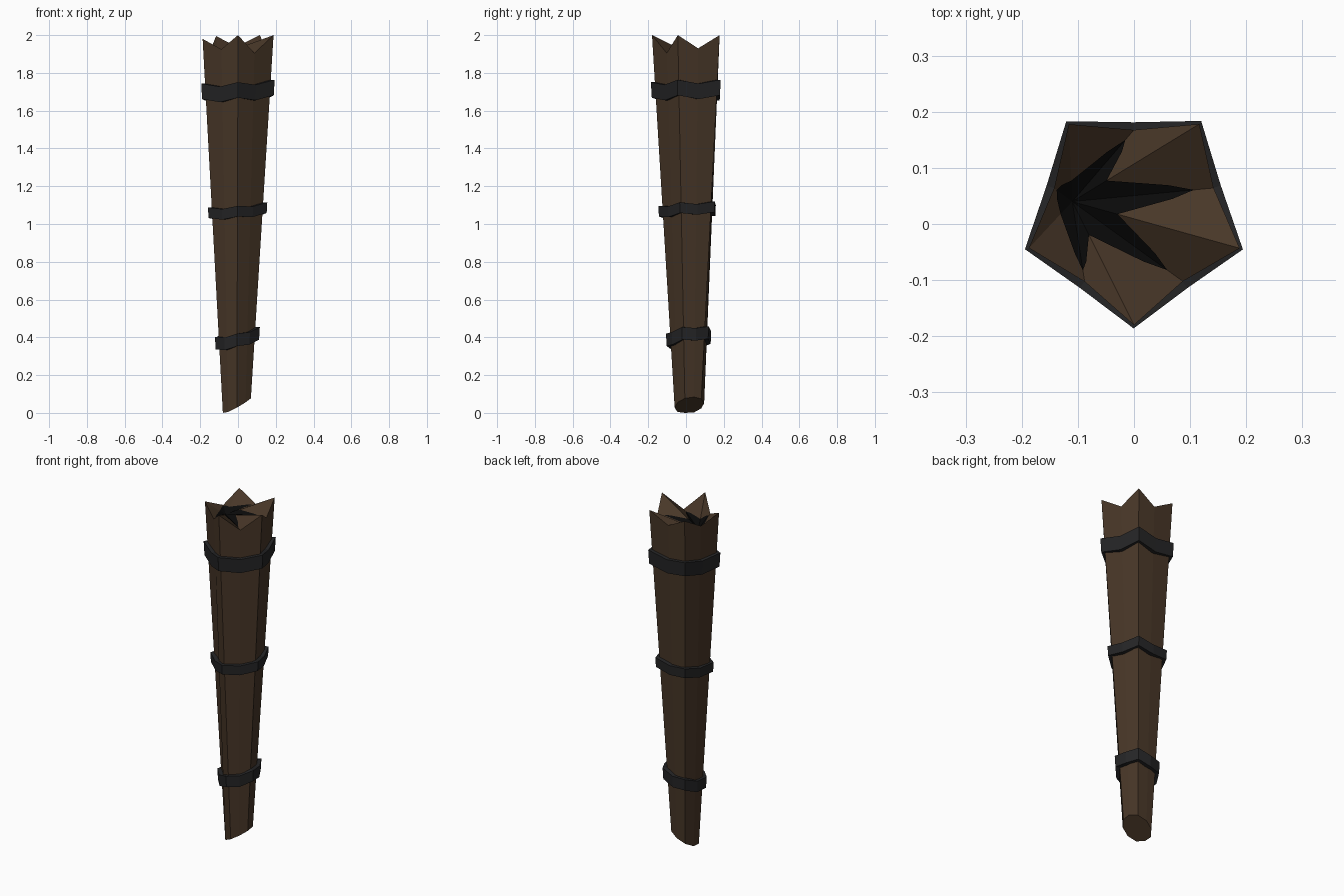
import bpy, math
from mathutils import Vector

if "Cube" in bpy.data.objects:
    bpy.data.objects.remove(bpy.data.objects["Cube"])

N = 10  # five ridges with five hollows between them
RIM_Z = [2.0, 1.905, 2.0, 1.93, 2.0, 1.935, 1.995, 1.93, 1.98, 1.925]


def material(name, rgb):
    m = bpy.data.materials.new(name)
    m.diffuse_color = (*rgb, 1)
    m.use_nodes = True
    m.node_tree.nodes["Principled BSDF"].inputs["Base Color"].default_value = m.diffuse_color
    return m


def build(name, verts, faces, mat):
    me = bpy.data.meshes.new(name)
    me.from_pydata([tuple(v) for v in verts], [], faces)
    me.materials.append(mat)
    me.update()
    ob = bpy.data.objects.new(name, me)
    bpy.context.collection.objects.link(ob)
    return ob


def shaft_point(k, z, grow=0.0):
    """Point on the tapering shaft: round at the bottom, star-like at the top."""
    t = z / 2
    r = 0.078 + t * ((0.120 if k % 2 == 0 else 0.074)) + grow
    a = math.radians(-90 + 36 * k)
    return Vector((-0.006 * (1 - t) + r * math.cos(a), 0.018 + r * math.sin(a), z))


def bridge(a, b):
    """Quads between two loops starting at vertex indices a and b."""
    return [(a + k, a + (k + 1) % N, b + (k + 1) % N, b + k) for k in range(N)]


wood = material("wood", (0.065, 0.038, 0.021))
iron = material("iron", (0.018, 0.018, 0.019))
char = material("char", (0.003, 0.003, 0.003))

# Wooden shaft: slanted foot, jagged rim and a sunken top
foot = []
for k in range(N):
    p = shaft_point(k, 0)
    p.z = max(0.0, 0.043 + 0.55 * p.x + 0.15 * (p.y - 0.018))
    foot.append(p)
rim = [shaft_point(k, z) for k, z in enumerate(RIM_Z)]
apex = Vector((-0.11, 0.04, 1.89))
faces = bridge(0, N) + [tuple(reversed(range(N)))]
faces += [(N + k, N + (k + 1) % N, 2 * N) for k in range(N)]
build("shaft", foot + rim + [apex], faces, wood)

# Charred patch: lobes running along the hollows of the sunken top
lift = Vector((0, 0, 0.004))
patch = []
for k in range(1, N, 2):
    hollow = rim[k] - apex
    before, after = rim[k - 1] - apex, rim[(k + 1) % N] - apex
    for q in (0.27 * before, 0.58 * hollow + 0.11 * before,
              0.86 * hollow, 0.58 * hollow + 0.11 * after):
        patch.append(apex + q + lift)
n = len(patch)
build("charred_top", patch + [apex + lift],
      [(i, (i + 1) % n, n) for i in range(n)], char)

# Iron bands: height, half width, slope in x and y, lift at the ridges
for name, zc, half, sx, sy, up in (
        ("lower_band", 0.388, 0.033, 0.27, 0.12, 0.010),
        ("middle_band", 1.063, 0.028, 0.10, 0.06, 0.012),
        ("upper_band", 1.693, 0.041, 0.06, 0.02, 0.020)):
    loops = [[] for _ in range(4)]
    for k in range(N):
        p = shaft_point(k, zc)
        z = zc + sx * p.x + sy * p.y + (up if k % 2 == 0 else 0)
        for loop, dz, grow in zip(loops, (-half, -half, half, half),
                                  (-0.004, 0.021, 0.021, -0.004)):
            q = shaft_point(k, z + dz, grow)
            loop.append(q)
    faces = []
    for i in range(4):
        faces += bridge(i * N, (i + 1) % 4 * N)
    build(name, sum(loops, []), faces, iron)
